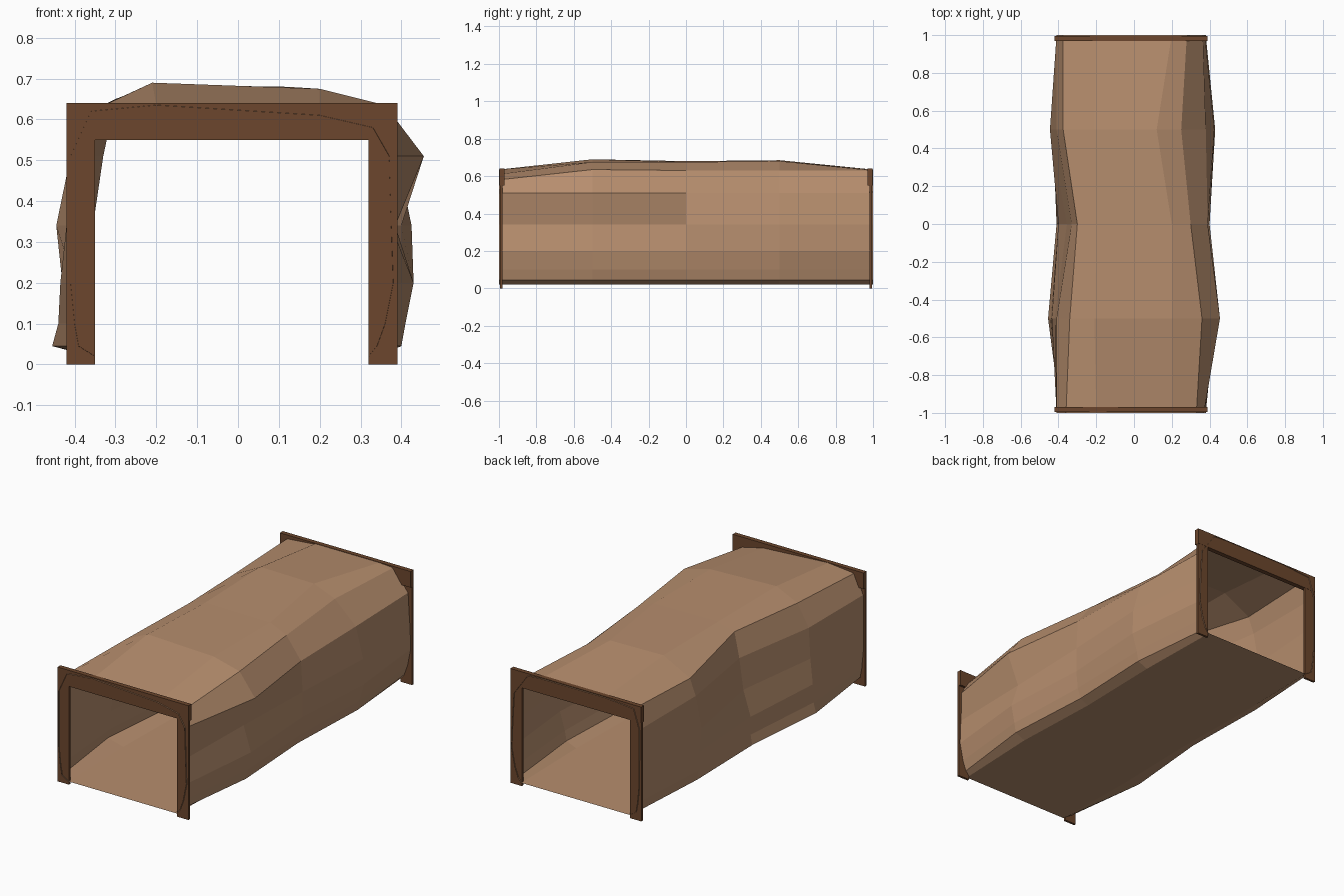
import bpy
import bmesh

default_cube = bpy.data.objects.get("Cube")
if default_cube:
    bpy.data.objects.remove(default_cube, do_unlink=True)


def make_material(name, colour):
    material = bpy.data.materials.new(name)
    material.use_nodes = True
    material.diffuse_color = colour
    material.node_tree.nodes["Principled BSDF"].inputs["Base Color"].default_value = colour
    return material


rock = make_material("tan rock", (0.47, 0.27, 0.155, 1))
wood = make_material("brown timber", (0.15, 0.062, 0.026, 1))


def add_object(name, bm, material):
    bmesh.ops.recalc_face_normals(bm, faces=bm.faces)
    mesh = bpy.data.meshes.new(name)
    bm.to_mesh(mesh)
    bm.free()
    mesh.materials.append(material)
    obj = bpy.data.objects.new(name, mesh)
    bpy.context.collection.objects.link(obj)
    return obj


def add_box(name, low, high, material):
    bm = bmesh.new()
    bmesh.ops.create_cube(bm, size=1)
    for vert in bm.verts:
        for axis in range(3):
            vert.co[axis] = low[axis] if vert.co[axis] < 0 else high[axis]
    return add_object(name, bm, material)


# Rock passage: an uneven arch swept through five cross-sections.
# Each section has right wall x, left wall x (both upwards) and roof points.
wall_heights = (.02, .045, .1, .2, .34, .51)
sections = [
    (-1, (-.35, -.39, -.4, -.41, -.41, -.41), (.32, .34, .36, .38, .375, .37),
     ((-.36, .62), (-.2, .635), (.2, .61), (.33, .58))),
    (-.5, (-.36, -.455, -.44, -.435, -.42, -.41), (.34, .4, .41, .43, .385, .455),
     ((-.34, .63), (-.21, .69), (.2, .675), (.36, .635))),
    (0, (-.35, -.41, -.4, -.4, -.355, -.33), (.32, .37, .39, .4, .4, .39),
     ((-.3, .65), (-.2, .68), (.2, .675), (.3, .63))),
    (.5, (-.36, -.42, -.43, -.43, -.445, -.41), (.33, .39, .4, .43, .425, .38),
     ((-.375, .6), (-.21, .685), (.12, .68), (.25, .63))),
    (1, (-.35, -.39, -.4, -.41, -.41, -.41), (.32, .34, .36, .38, .375, .365),
     ((-.375, .62), (-.2, .635), (.2, .635), (.28, .63))),
]

bm = bmesh.new()
rings = []
for y, right_wall, left_wall, roof in sections:
    outline = list(zip(right_wall, wall_heights))
    outline += roof
    outline += reversed(list(zip(left_wall, wall_heights)))
    rings.append([bm.verts.new((x, y, z)) for x, z in outline])

for near, far in zip(rings, rings[1:]):
    count = len(near)
    for i in range(count):
        j = (i + 1) % count
        bm.faces.new((near[i], near[j], far[j], far[i]))
add_object("rock_passage", bm, rock)

# Timber frame at each open end: two posts and a deeper lintel.
for end, side in (("front", -1), ("back", 1)):
    def span(inner, outer):
        return sorted((side * inner, side * outer))

    post_low, post_high = span(.982, .995)
    beam_low, beam_high = span(.97, .996)
    for hand, x_low, x_high in (("right", -.42, -.35), ("left", .32, .39)):
        add_box(f"{end}_{hand}_post", (x_low, post_low, 0),
                (x_high, post_high, .56), wood)
    add_box(f"{end}_lintel", (-.42, beam_low, .55), (.39, beam_high, .64), wood)
